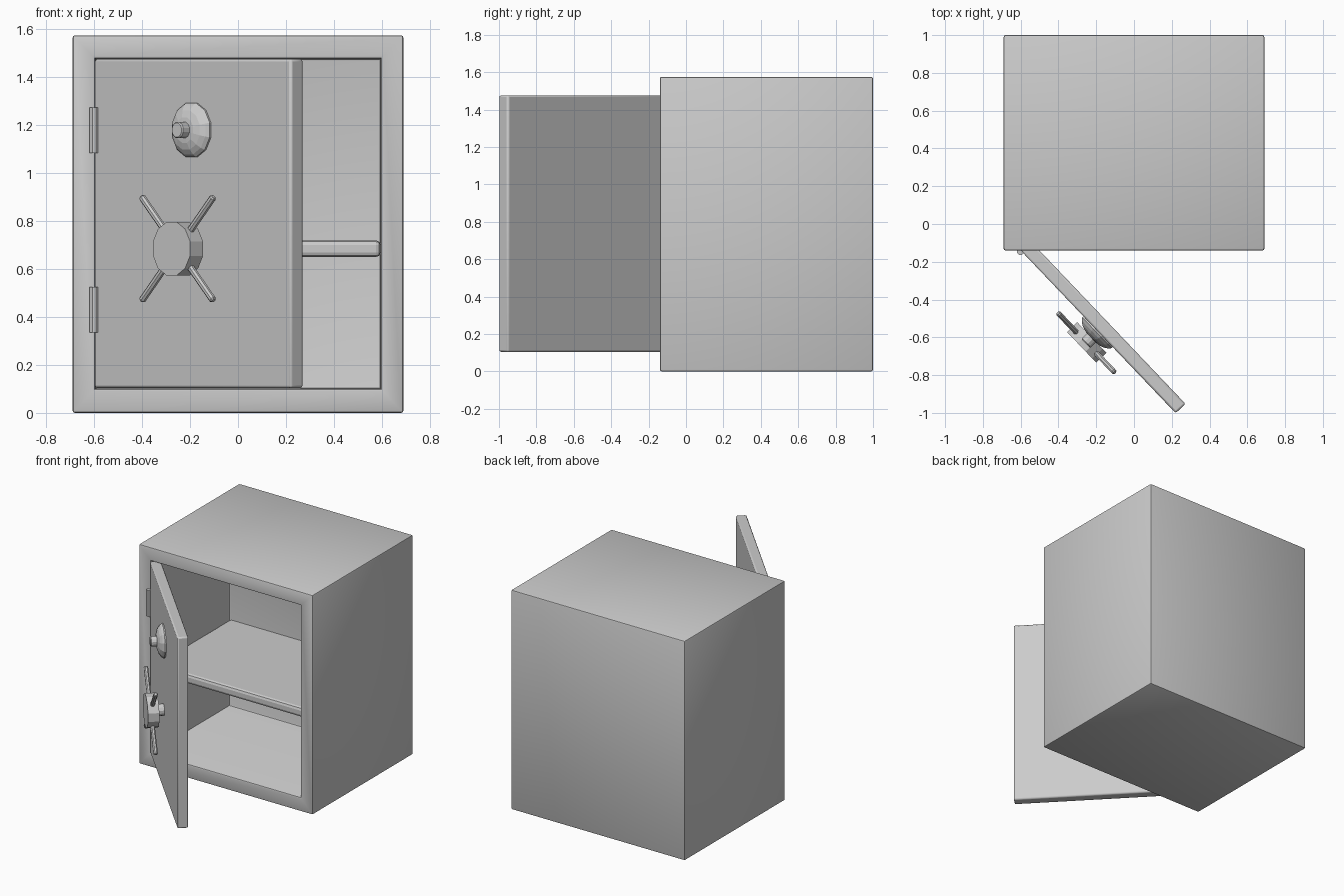
import bpy, bmesh, math
from mathutils import Matrix, Vector

if "Cube" in bpy.data.objects:
    bpy.data.objects.remove(bpy.data.objects["Cube"])


def add(name, bm, matrix=Matrix(), bevel=0.0, smooth=False):
    bmesh.ops.recalc_face_normals(bm, faces=bm.faces)
    me = bpy.data.meshes.new(name)
    bm.to_mesh(me)
    bm.free()
    ob = bpy.data.objects.new(name, me)
    bpy.context.collection.objects.link(ob)
    ob.matrix_world = matrix
    if bevel:
        mod = ob.modifiers.new("bevel", 'BEVEL')
        mod.width = bevel
        mod.segments = 2
    if smooth:
        bpy.ops.object.select_all(action='DESELECT')
        ob.select_set(True)
        bpy.context.view_layer.objects.active = ob
        bpy.ops.object.shade_smooth_by_angle(angle=math.radians(28))
    return ob


def box_bm(lo, hi):
    bm = bmesh.new()
    bmesh.ops.create_cube(bm, size=1)
    lo, hi = Vector(lo), Vector(hi)
    for v in bm.verts:
        v.co = (lo + hi) / 2 + v.co * (hi - lo)
    return bm


def lathe_bm(profile, sides):
    """Closed solid from (radius, height) pairs, turned about local z."""
    bm = bmesh.new()
    rings = [[bm.verts.new((r * math.cos(a), r * math.sin(a), h))
              for a in (2 * math.pi * (i + 0.5) / sides for i in range(sides))]
             for r, h in profile]
    for a, b in zip(rings, rings[1:]):
        for i in range(sides):
            j = (i + 1) % sides
            bm.faces.new((a[i], a[j], b[j], b[i]))
    bm.faces.new(rings[0])
    bm.faces.new(rings[-1])
    return bm


# Safe body: solid block with a cavity inset from the front face
X, FRONT, BACK, TOP = 0.69, -0.14, 1.0, 1.575
IX, IZ0, IZ1, IBACK = 0.595, 0.101, 1.478, 0.75
bm = box_bm((-X, FRONT, 0), (X, BACK, TOP))
bm.normal_update()
front = min(bm.faces, key=lambda f: f.calc_center_median().y)
bmesh.ops.inset_region(bm, faces=[front], thickness=0.095)
for v in front.verts:
    v.co.x = math.copysign(IX, v.co.x)
    v.co.z = IZ0 if v.co.z < TOP / 2 else IZ1
ext = bmesh.ops.extrude_discrete_faces(bm, faces=[front])
for v in ext["faces"][0].verts:
    v.co.y = IBACK
flat = [e for e in bm.edges if e.calc_face_angle(0) > 0.5]
bmesh.ops.bevel(bm, geom=flat, offset=0.01, segments=2, profile=0.5, affect='EDGES')
add("safe_body", bm, smooth=True)

# Inner shelf
add("shelf", box_bm((-IX, -0.1, 0.65), (IX, IBACK + 0.02, 0.72)), bevel=0.02)

# Door frame of reference: hinge line, swung open
door = Matrix.Translation((-0.6, FRONT, 0)) @ Matrix.Rotation(math.radians(-46.4), 4, 'Z')
add("door", box_bm((0, 0, 0.104), (1.19, 0.072, 1.476)), door, bevel=0.01, smooth=True)

# Hinge barrels
for name, z in (("lower_hinge", 0.335), ("upper_hinge", 1.085)):
    add(name, lathe_bm([(0.02, 0), (0.02, 0.19)], 8), Matrix.Translation((-0.6, -0.145, z)))


def on_door(z):
    """Local z points outward from the middle of the door's outer face."""
    return door @ Matrix.Translation((0.594, 0, z)) @ Matrix.Rotation(math.radians(90), 4, 'X')


# Combination dial with knob
add("dial", lathe_bm([(0.117, -0.01), (0.117, 0.008), (0.105, 0.022), (0.085, 0.036),
                      (0.055, 0.046), (0.035, 0.048), (0.035, 0.085), (0.03, 0.09)], 12), on_door(1.18))

# Handle wheel: shaft, hub and four spokes
wheel = on_door(0.685)
add("wheel_shaft", lathe_bm([(0.04, -0.01), (0.04, 0.06)], 12), wheel)
add("wheel_hub", lathe_bm([(0.116, 0.045), (0.116, 0.12)], 12), wheel)
for k in range(4):
    spin = Matrix.Rotation(math.radians(45 + 90 * k), 4, 'Z')
    lay = Matrix.Translation((0, 0, 0.085)) @ spin @ Matrix.Rotation(math.radians(90), 4, 'Y')
    add(f"spoke_{k + 1}", lathe_bm([(0.015, 0.05), (0.015, 0.3), (0.009, 0.307)], 8), wheel @ lay)
